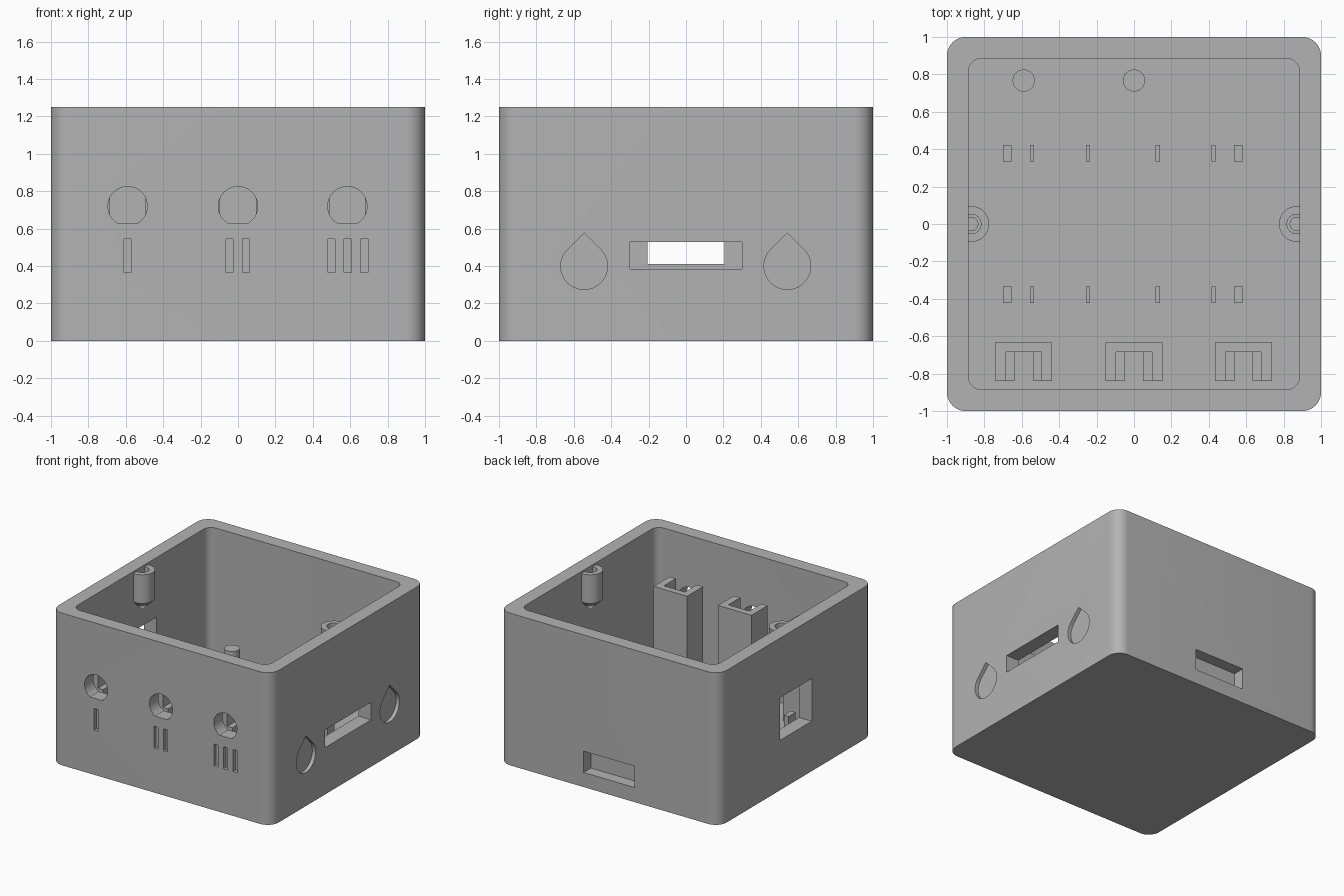
import bpy
import bmesh
from math import sin, cos, pi, radians

cube = bpy.data.objects.get("Cube")
if cube:
    bpy.data.objects.remove(cube, do_unlink=True)

grey = bpy.data.materials.new("plain_grey")
grey.use_nodes = True
grey.diffuse_color = (0.45, 0.45, 0.45, 1)
grey.node_tree.nodes["Principled BSDF"].inputs["Base Color"].default_value = (0.45, 0.45, 0.45, 1)

HEIGHT, INNER, FLOOR = 1.25, 0.885, 0.1
BUTTONS = (-0.59, 0, 0.585)


def finish(name, bm):
    """Turn a bmesh into a grey object."""
    bmesh.ops.remove_doubles(bm, verts=bm.verts, dist=1e-5)
    bmesh.ops.recalc_face_normals(bm, faces=bm.faces)
    mesh = bpy.data.meshes.new(name)
    bm.to_mesh(mesh)
    bm.free()
    mesh.materials.append(grey)
    obj = bpy.data.objects.new(name, mesh)
    bpy.context.collection.objects.link(obj)
    return obj


def prism(name, outline, axis, lo, hi):
    """Extrude a 2D outline along an axis from lo to hi."""
    place = {"x": lambda u, v, w: (w, u, v),
             "y": lambda u, v, w: (u, w, v),
             "z": lambda u, v, w: (u, v, w)}[axis]
    bm = bmesh.new()
    low = [bm.verts.new(place(u, v, lo)) for u, v in outline]
    high = [bm.verts.new(place(u, v, hi)) for u, v in outline]
    bm.faces.new(low)
    bm.faces.new(high)
    for i in range(len(low)):
        j = (i + 1) % len(low)
        bm.faces.new((low[i], low[j], high[j], high[i]))
    return finish(name, bm)


def arc(cu, cv, r, start, end, steps):
    angles = [radians(start + (end - start) * i / steps) for i in range(steps + 1)]
    return [(cu + r * cos(a), cv + r * sin(a)) for a in angles]


def rect(u0, u1, v0, v1):
    return [(u0, v0), (u1, v0), (u1, v1), (u0, v1)]


def rounded_square(half, r):
    c = half - r
    corners = ((c, c), (-c, c), (-c, -c), (c, -c))
    return [p for i, (x, y) in enumerate(corners)
            for p in arc(x, y, r, 90 * i, 90 * i + 90, 10)]


def smooth(obj):
    bpy.ops.object.select_all(action="DESELECT")
    obj.select_set(True)
    bpy.context.view_layer.objects.active = obj
    bpy.ops.object.shade_smooth_by_angle(angle=radians(30))


def cut(target, cutter):
    mod = target.modifiers.new("cut", "BOOLEAN")
    mod.operation = "DIFFERENCE"
    mod.solver = "EXACT"
    mod.object = cutter
    bpy.context.view_layer.objects.active = target
    bpy.ops.object.modifier_apply(modifier=mod.name)
    bpy.data.objects.remove(cutter, do_unlink=True)


# Open box with rounded corners
box = prism("box_shell", rounded_square(1, 0.1), "z", 0, HEIGHT)
cut(box, prism("cavity", rounded_square(INNER, 0.07), "z", FLOOR, HEIGHT + 0.2))

# Front: flat-bottomed button holes and tally grooves
for x in BUTTONS:
    cut(box, prism("button_hole", arc(x, 0.72, 0.105, -59, 239, 40), "y", -1.1, -0.86))
for x in (-0.59, -0.045, 0.042, 0.5, 0.587, 0.675):
    cut(box, prism("tally_groove", rect(x - 0.019, x + 0.019, 0.365, 0.545), "y", -1.1, -0.97))

# Left side: through slot between two drop-shaped recesses
cut(box, prism("side_slot", rect(-0.3, 0.3, 0.385, 0.53), "x", 0.8, 1.1))
for y in (-0.545, 0.542):
    drop = arc(y, 0.4, 0.125, 135, 405, 40) + [(y, 0.577)]
    cut(box, prism("drop_recess", drop, "x", 0.97, 1.1))

# Right side window and back recess
cut(box, prism("side_window", rect(-0.205, 0.205, 0.41, 0.76), "x", -1.1, -0.8))
cut(box, prism("back_recess", rect(-0.23, 0.23, 0.12, 0.295), "y", 0.905, 1.1))
smooth(box)

# Button holders: a channel with two lower ledges inside
FRONT, STOP, BACK = -0.84, -0.685, -0.633
for n, x in enumerate(BUTTONS, 1):
    o, i = 0.152, 0.095
    channel = [(x - o, FRONT), (x - i, FRONT), (x - i, STOP), (x + i, STOP),
               (x + i, FRONT), (x + o, FRONT), (x + o, BACK), (x - o, BACK)]
    prism(f"button_holder_{n}", channel, "z", FLOOR, 0.89)
    for side in (-1, 1):
        a, b = sorted((x + side * 0.049, x + side * i))
        prism(f"holder_ledge_{n}", rect(a, b, FRONT, STOP), "z", FLOOR, 0.63)

# Board clips standing on the floor
for x, w in ((-0.678, 0.045), (-0.545, 0.022), (-0.246, 0.022),
             (0.127, 0.022), (0.425, 0.022), (0.557, 0.045)):
    for y in (-0.378, 0.378):
        prism("board_clip", rect(x - w / 2, x + w / 2, y - 0.045, y + 0.045), "z", FLOOR, 0.32)

# Round support pegs
for x in (-0.59, 0):
    smooth(prism("support_peg", arc(x, 0.767, 0.059, 0, 352.5, 47), "z", FLOOR, 0.37))

# Screw posts: turned profile with cone foot and stepped hole
PROFILE = [(0, 0.905), (0.095, 1.0), (0.095, 1.235), (0.052, 1.235),
           (0.052, 1.15), (0.035, 1.15), (0.035, 1.03), (0, 1.03)]
for name, x in (("left_screw_post", 0.87), ("right_screw_post", -0.87)):
    bm = bmesh.new()
    verts = [bm.verts.new((x + r, 0, z)) for r, z in PROFILE]
    edges = [bm.edges.new(pair) for pair in zip(verts, verts[1:])]
    bmesh.ops.spin(bm, geom=verts + edges, cent=(x, 0, 0), axis=(0, 0, 1),
                   angle=2 * pi, steps=48)
    smooth(finish(name, bm))
